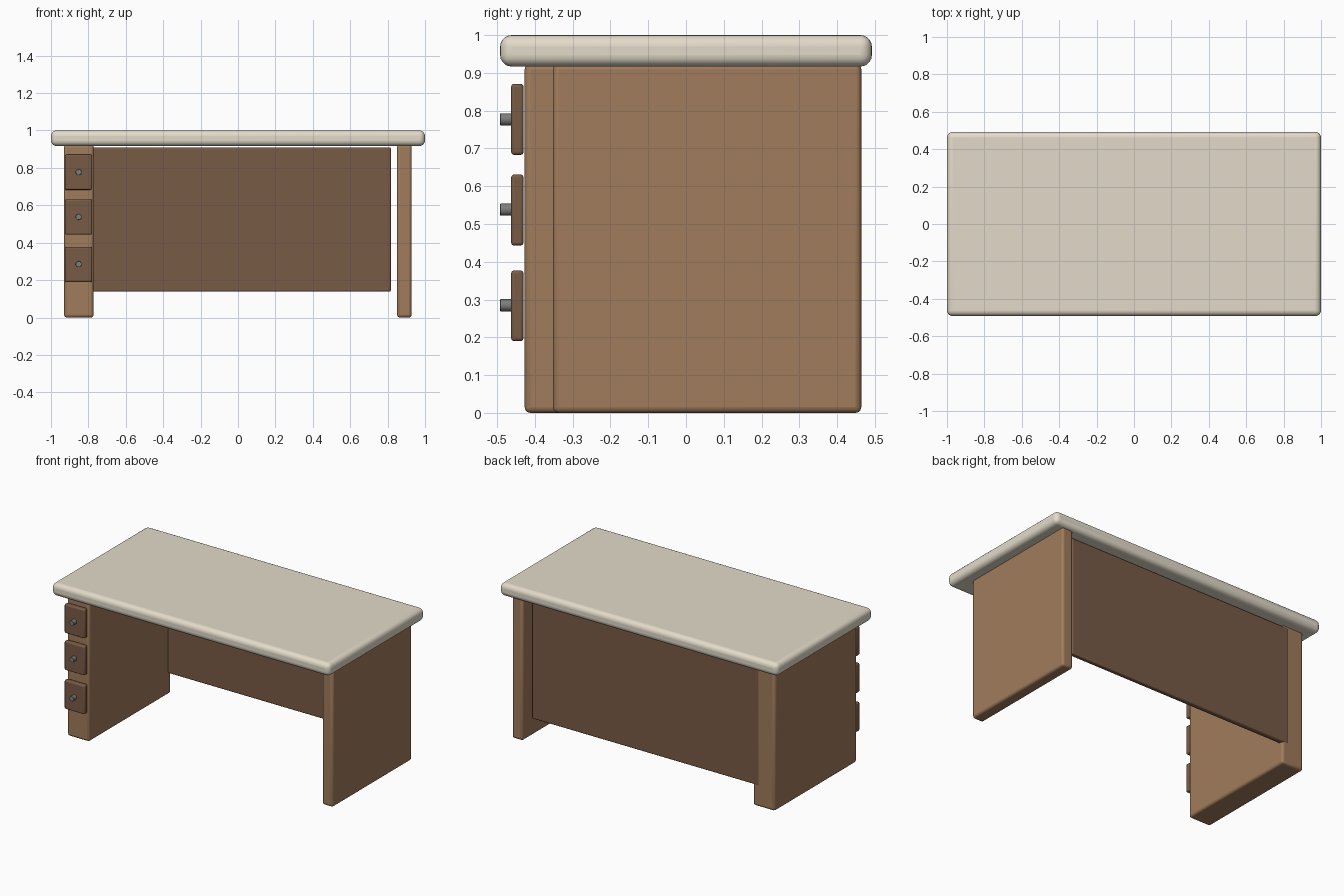
import bpy
from math import radians

if "Cube" in bpy.data.objects:
    bpy.data.objects.remove(bpy.data.objects["Cube"])


def material(name, rgb):
    m = bpy.data.materials.new(name)
    m.diffuse_color = (*rgb, 1)
    m.use_nodes = True
    m.node_tree.nodes["Principled BSDF"].inputs["Base Color"].default_value = m.diffuse_color
    return m


CREAM = material("cream", (0.77, 0.71, 0.59))
WOOD = material("wood", (0.35, 0.20, 0.105))
DARK = material("dark_wood", (0.19, 0.105, 0.062))
METAL = material("metal", (0.20, 0.21, 0.20))


def finish(ob, name, mat, bevel, segments):
    ob.name = name
    ob.data.materials.append(mat)
    mod = ob.modifiers.new("Bevel", "BEVEL")
    mod.width = bevel
    mod.segments = segments
    mod.limit_method = "ANGLE"
    mod.angle_limit = radians(40)
    bpy.ops.object.shade_smooth_by_angle(angle=radians(35))


def box(name, x, y, z, mat, bevel, segments=3):
    """Bevelled box from (min, max) ranges on each axis."""
    bpy.ops.mesh.primitive_cube_add(
        size=1, location=[(a + b) / 2 for a, b in (x, y, z)])
    ob = bpy.context.object
    ob.scale = [b - a for a, b in (x, y, z)]
    bpy.ops.object.transform_apply(location=False, rotation=False, scale=True)
    finish(ob, name, mat, bevel, segments)


# Top slab with rounded edges
box("desk_top", (-1, 1), (-0.492, 0.492), (0.917, 1.0), CREAM, 0.03, 5)

# Wide drawer pedestal, thin side panel, back panel
box("drawer_pedestal", (-0.93, -0.772), (-0.427, 0.416), (0, 0.925), WOOD, 0.015)
box("side_panel", (0.85, 0.928), (-0.352, 0.464), (0, 0.925), WOOD, 0.015)
box("back_panel", (-0.817, 0.817), (0.385, 0.418), (0.138, 0.91), DARK, 0.008)

# Drawer fronts with round knobs
for i, (low, high, knob) in enumerate(
        [(0.683, 0.871, 0.777), (0.443, 0.631, 0.538), (0.19, 0.377, 0.285)], 1):
    box(f"drawer_front_{i}", (-0.926, -0.78), (-0.463, -0.43), (low, high), DARK, 0.008)
    bpy.ops.mesh.primitive_cylinder_add(
        vertices=24, radius=0.016, depth=0.045,
        location=(-0.852, -0.4695, knob), rotation=(radians(90), 0, 0))
    finish(bpy.context.object, f"drawer_knob_{i}", METAL, 0.001, 1)
